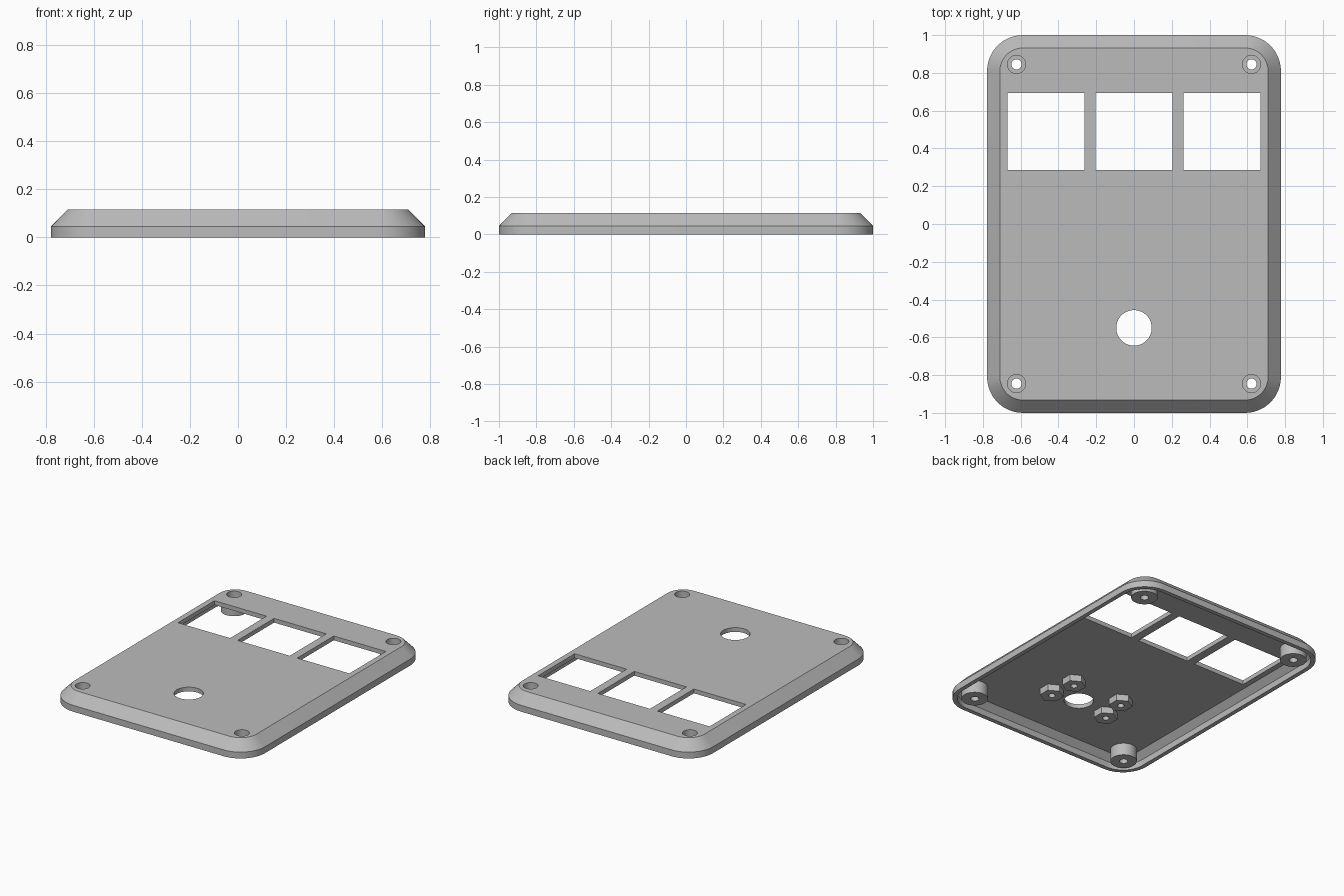
import bpy, bmesh, math
from mathutils import Matrix

cube = bpy.data.objects.get("Cube")
if cube:
    bpy.data.objects.remove(cube, do_unlink=True)

grey = bpy.data.materials.new("matte_grey")
grey.use_nodes = True
colour = (0.5, 0.5, 0.5, 1)
grey.diffuse_color = colour
grey.node_tree.nodes["Principled BSDF"].inputs["Base Color"].default_value = colour

HX, HY, RADIUS = 0.778, 1.0, 0.19      # outer half sizes and corner radius
TOP, CEILING = 0.115, 0.085


def make_object(name, bm):
    bmesh.ops.recalc_face_normals(bm, faces=bm.faces)
    mesh = bpy.data.meshes.new(name)
    bm.to_mesh(mesh)
    bm.free()
    mesh.materials.append(grey)
    obj = bpy.data.objects.new(name, mesh)
    bpy.context.collection.objects.link(obj)
    return obj


def add_prism(bm, x, y, z0, z1, r, sides=40):
    bmesh.ops.create_cone(bm, cap_ends=True, segments=sides, radius1=r, radius2=r,
                          depth=z1 - z0, matrix=Matrix.Translation((x, y, (z0 + z1) / 2)))


def rounded_loop(bm, inset, z, steps=12):
    loop = []
    r = RADIUS - inset
    for quarter, (sx, sy) in enumerate([(1, 1), (-1, 1), (-1, -1), (1, -1)]):
        for i in range(steps + 1):
            a = math.pi / 2 * (quarter + i / steps)
            loop.append(bm.verts.new((sx * (HX - RADIUS) + r * math.cos(a),
                                      sy * (HY - RADIUS) + r * math.sin(a), z)))
    return loop


def combine(target, other, operation):
    mod = target.modifiers.new(operation.lower(), 'BOOLEAN')
    mod.operation, mod.object, mod.solver = operation, other, 'EXACT'
    bpy.context.view_layer.objects.active = target
    bpy.ops.object.modifier_apply(modifier=mod.name)
    bpy.data.objects.remove(other, do_unlink=True)


# Hollow tray: ceiling, inner chamfer, rim, outer wall, outer chamfer, top
bm = bmesh.new()
section = [(0.07, CEILING), (0.03, 0.043), (0.03, 0), (0, 0), (0, 0.045), (0.068, TOP)]
loops = [rounded_loop(bm, inset, z) for inset, z in section]
bm.faces.new(loops[0])
bm.faces.new(loops[-1])
for a, b in zip(loops, loops[1:]):
    for i in range(len(a)):
        j = (i + 1) % len(a)
        bm.faces.new((a[i], a[j], b[j], b[i]))
lid = make_object("panel_lid", bm)

corners = [(sx * 0.622, sy * 0.845) for sx in (-1, 1) for sy in (-1, 1)]
mounts = [(s * x, y) for s in (-1, 1) for x, y in ((0.225, -0.55), (0.195, -0.365))]

# Corner screw posts and hexagonal standoffs under the plate
bm = bmesh.new()
for x, y in corners:
    add_prism(bm, x, y, 0, 0.1, 0.085)
for x, y in mounts:
    add_prism(bm, x, y, 0.04, 0.1, 0.076, 6)
combine(lid, make_object("posts", bm), 'UNION')

# Windows, round opening and screw holes
bm = bmesh.new()
for x in (-0.466, 0, 0.466):
    bmesh.ops.create_cube(bm, size=1, matrix=Matrix.Translation((x, 0.49, 0.1))
                          @ Matrix.Diagonal((0.407, 0.407, 0.2, 1)))
add_prism(bm, 0, -0.55, -0.1, 0.2, 0.094, 64)
for x, y in corners:
    add_prism(bm, x, y, -0.1, 0.2, 0.027, 24)
for x, y in mounts:
    add_prism(bm, x, y, -0.1, 0.09, 0.022, 24)
combine(lid, make_object("opening_cutter", bm), 'DIFFERENCE')

# Counterbores for the screw heads
bm = bmesh.new()
for x, y in corners:
    add_prism(bm, x, y, 0.05, 0.2, 0.048)
combine(lid, make_object("counterbore_cutter", bm), 'DIFFERENCE')

bpy.ops.object.select_all(action='DESELECT')
lid.select_set(True)
bpy.context.view_layer.objects.active = lid
bpy.ops.object.shade_smooth_by_angle(angle=math.radians(30))
